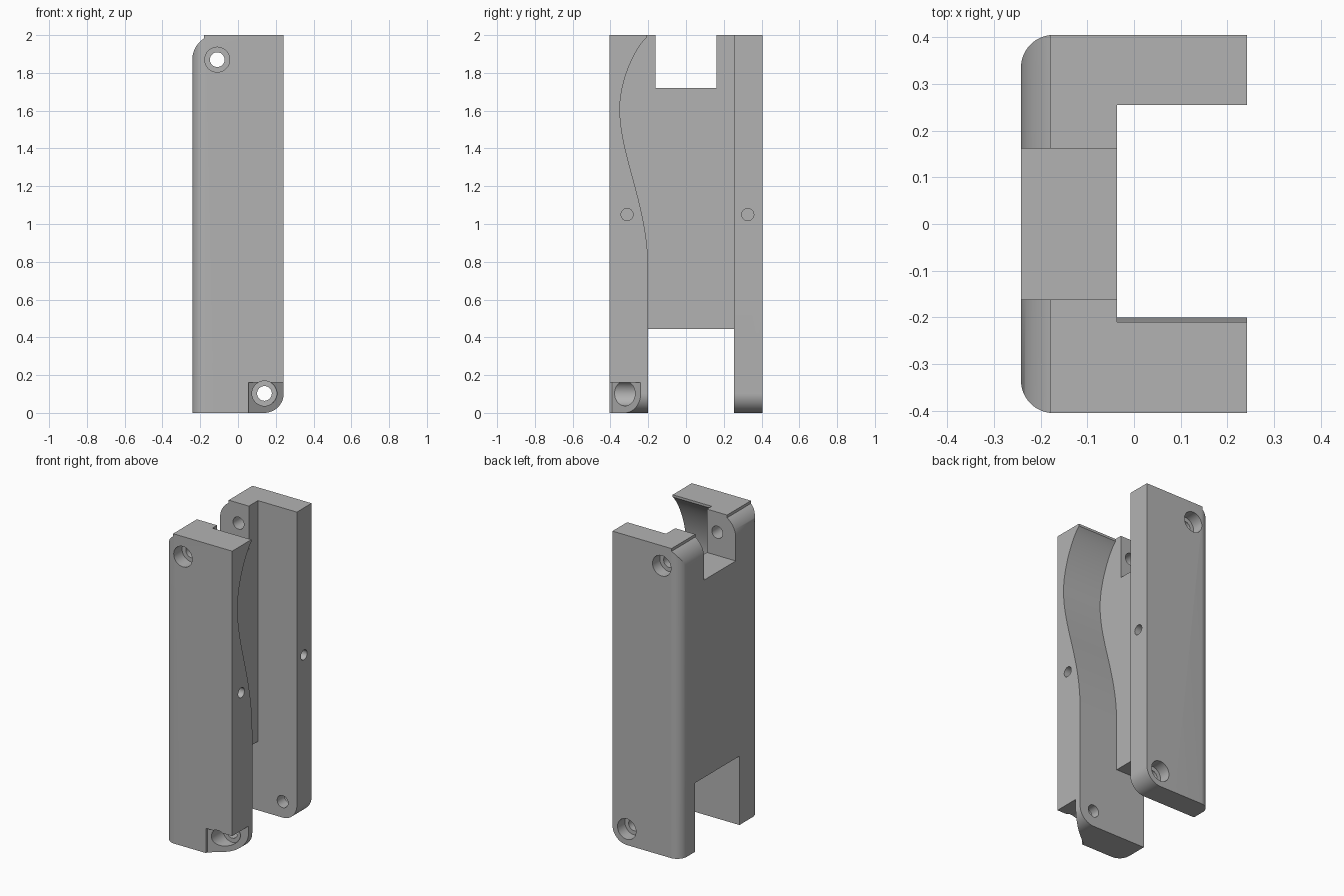
import bpy, bmesh, math
from mathutils import Vector
from mathutils.geometry import interpolate_bezier

if "Cube" in bpy.data.objects:
    bpy.data.objects.remove(bpy.data.objects["Cube"])

grey = bpy.data.materials.new("plain grey")
grey.use_nodes = True
colour = (0.45, 0.45, 0.45, 1)
grey.diffuse_color = colour
grey.node_tree.nodes["Principled BSDF"].inputs["Base Color"].default_value = colour


def prism(name, points, axis, low, high):
    """Extrude a 2D outline along an axis (the outline keeps x, y, z order)."""
    def place(p, h):
        co = list(p)
        co.insert("xyz".index(axis), h)
        return co
    bm = bmesh.new()
    face = bm.faces.new([bm.verts.new(place(p, low)) for p in points])
    moved = bmesh.ops.extrude_face_region(bm, geom=[face])["geom"]
    shift = Vector(place((0, 0), high - low))
    bmesh.ops.translate(bm, vec=shift, verts=[g for g in moved if isinstance(g, bmesh.types.BMVert)])
    bmesh.ops.recalc_face_normals(bm, faces=bm.faces)
    mesh = bpy.data.meshes.new(name)
    bm.to_mesh(mesh)
    bm.free()
    mesh.materials.append(grey)
    obj = bpy.data.objects.new(name, mesh)
    bpy.context.collection.objects.link(obj)
    return obj


def arc(cx, cy, r, start, end, steps=16):
    angles = [math.radians(start + (end - start) * i / steps) for i in range(steps + 1)]
    return [(cx + r * math.cos(a), cy + r * math.sin(a)) for a in angles]


def box(a, b, c, d):
    return [(a, c), (b, c), (b, d), (a, d)]


def circle(cx, cy, r):
    return arc(cx, cy, r, 0, 360, 40)[:-1]


def combine(target, tool, operation="DIFFERENCE"):
    tool.hide_render = True
    mod = target.modifiers.new(tool.name, "BOOLEAN")
    mod.operation, mod.solver, mod.object = operation, "EXACT", tool
    bpy.context.view_layer.objects.active = target
    bpy.ops.object.modifier_apply(modifier=mod.name)
    bpy.data.objects.remove(tool)


X, Y, H = 0.242, 0.405, 2.0
WALL = -0.036            # inner side of the back wall
FRONT, BACK = -0.2, 0.255  # inner sides of the two arms
R = 0.07
pin_top, pin_low = (-0.11, 1.87), (0.14, 0.103)

# Body: plan outline with rounded back edges, trimmed by the side outline
plan = [(X, -Y), (X, Y)] + arc(-X + R, Y - R, R, 90, 180) + arc(-X + R, -Y + R, R, 180, 270)
body = prism("grip_housing", plan, "z", 0, H)
side = ([(-X, 0)] + arc(X - 0.103, 0.103, 0.103, -90, 0) + [(X, H), (-0.18, H)]
        + arc(*pin_top, 0.132, 122, 180))
combine(body, prism("side_outline", side, "y", -1, 1), "INTERSECT")

# Channel between the arms, with the wavy inner side of the front arm
wave = interpolate_bezier(Vector((FRONT, 0.76)), Vector((FRONT, 1.1)),
                          Vector((-0.35, 1.36)), Vector((-0.35, 1.61)), 24)
wave += interpolate_bezier(Vector((-0.35, 1.61)), Vector((-0.35, 1.76)),
                           Vector((-0.27, 1.93)), Vector((-0.21, 1.985)), 20)[1:]
channel = [(BACK, -0.1), (FRONT, -0.1)] + [tuple(p) for p in wave] + [(-0.21, 2.1), (BACK, 2.1)]
combine(body, prism("channel", channel, "x", WALL, 1))

# Notches through the back wall
combine(body, prism("bottom_notch", box(FRONT, BACK, -0.1, 0.445), "x", -1, 0))
combine(body, prism("top_notch", box(-0.162, 0.162, 1.72, 2.1), "x", -1, 0))

# Slanted recess at the foot of the front arm
recess = [(0.056, -0.6), (0.056, -0.393), (X, -0.24), (0.4, -0.11), (0.4, -0.6)]
combine(body, prism("recess", recess, "z", -0.1, 0.16))

# Pin holes through both arms, with counterbores from outside
for pin, front_floor in ((pin_top, -0.32), (pin_low, -0.26)):
    combine(body, prism("pin_hole", circle(*pin, 0.039), "y", -1, 1))
    combine(body, prism("front_counterbore", circle(*pin, 0.066), "y", -1, front_floor))
    combine(body, prism("back_counterbore", circle(*pin, 0.066), "y", 0.33, 1))

# Blind holes in the open edges of the arms
for y in (-0.312, 0.327):
    combine(body, prism("edge_hole", circle(y, 1.05, 0.032), "x", 0.04, 1))

bpy.ops.object.select_all(action="DESELECT")
body.select_set(True)
bpy.context.view_layer.objects.active = body
bpy.ops.object.shade_smooth_by_angle(angle=math.radians(30))
